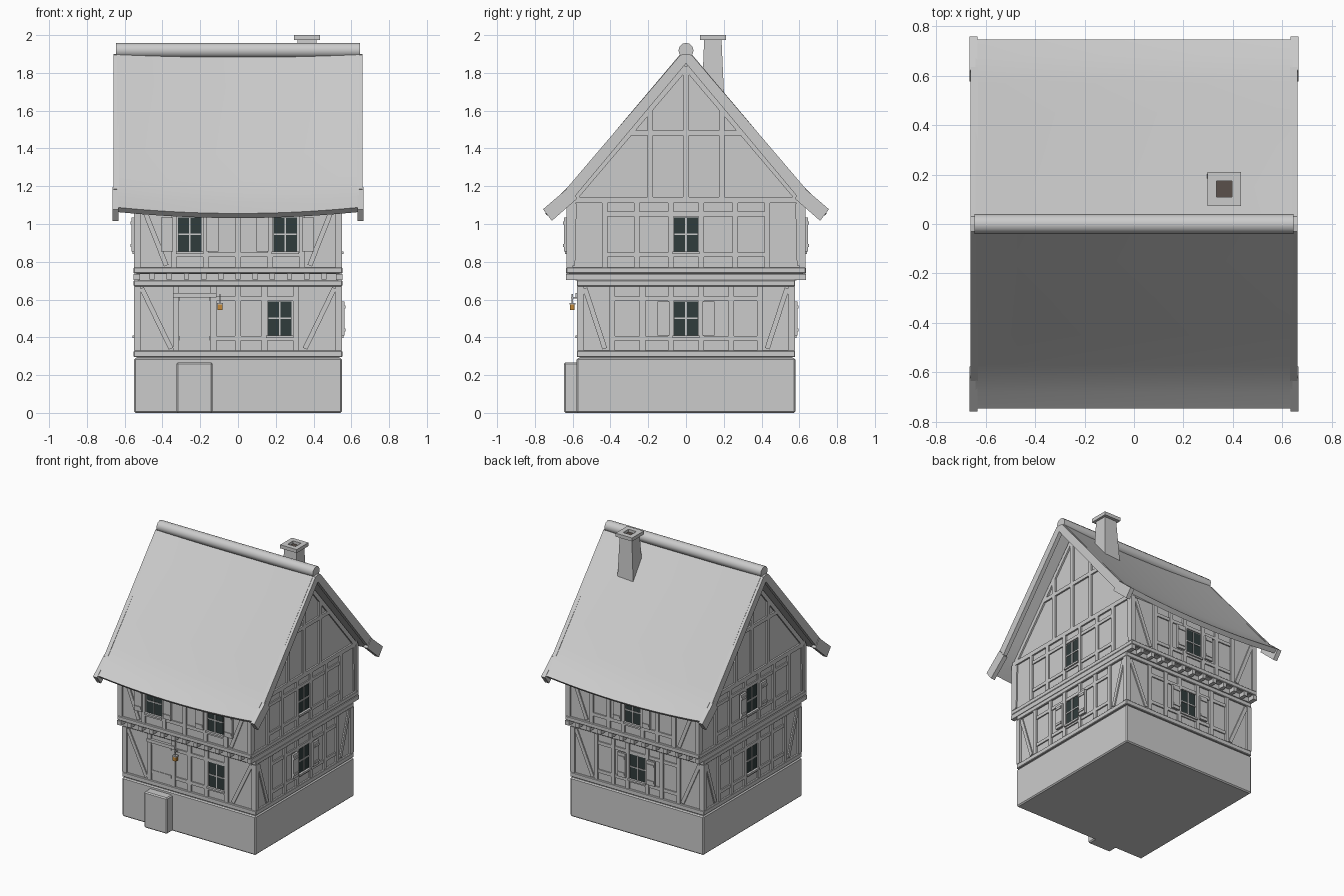
import bpy, bmesh, math
from mathutils import Vector

if "Cube" in bpy.data.objects:
    bpy.data.objects.remove(bpy.data.objects["Cube"])


def material(name, rgb):
    m = bpy.data.materials.new(name)
    m.diffuse_color = (*rgb, 1)
    m.use_nodes = True
    m.node_tree.nodes["Principled BSDF"].inputs["Base Color"].default_value = m.diffuse_color
    return m


GLASS = material("dark_glass", (0.03, 0.045, 0.045))
AMBER = material("lantern_amber", (0.55, 0.25, 0.04))
SOOT = material("soot", (0.1, 0.08, 0.07))


def finish(bm, name, mat=None, bevel=0, smooth=False):
    bmesh.ops.recalc_face_normals(bm, faces=bm.faces)
    me = bpy.data.meshes.new(name)
    bm.to_mesh(me)
    bm.free()
    ob = bpy.data.objects.new(name, me)
    bpy.context.collection.objects.link(ob)
    if mat:
        me.materials.append(mat)
    if bevel:
        b = ob.modifiers.new("bevel", 'BEVEL')
        b.width, b.segments = bevel, 1
    if smooth:
        for o in bpy.context.selected_objects:
            o.select_set(False)
        ob.select_set(True)
        bpy.context.view_layer.objects.active = ob
        bpy.ops.object.shade_smooth_by_angle(angle=math.radians(35))
    return ob


def loft(bm, a, b):
    """Closed solid between two matching outlines."""
    va, vb = [bm.verts.new(p) for p in a], [bm.verts.new(p) for p in b]
    n = len(va)
    bm.faces.new(va)
    bm.faces.new(vb[::-1])
    for i in range(n):
        bm.faces.new((va[i], vb[i], vb[(i + 1) % n], va[(i + 1) % n]))


def box(bm, x0, x1, y0, y1, z0, z1):
    loft(bm, *[[(x0, y0, z), (x1, y0, z), (x1, y1, z), (x0, y1, z)] for z in (z0, z1)])


def box_object(name, *d, mat=None, bevel=0):
    bm = bmesh.new()
    box(bm, *d)
    return finish(bm, name, mat, bevel)


class Wall:
    """Draws on a wall: u runs along it, z up, d is distance from the house centre."""
    def __init__(self, side, dist):
        self.side, self.dist = side, dist

    def at(self, u, z, d):
        d += self.dist
        return {'front': (u, -d, z), 'back': (u, d, z), 'right': (d, u, z), 'left': (-d, u, z)}[self.side]

    def beam(self, bm, u0, z0, u1, z1, w=0.03, d0=-0.02, d1=0.012):
        p, q = Vector((u0, z0)), Vector((u1, z1))
        t = (q - p).normalized()
        n = Vector((-t.y, t.x)) * w / 2
        o = [p + n, q + n, q - n, p - n]
        loft(bm, [self.at(c.x, c.y, d0) for c in o], [self.at(c.x, c.y, d1) for c in o])

    def rect(self, bm, u0, u1, z0, z1, d0=-0.02, d1=0.012):
        self.beam(bm, u0, (z0 + z1) / 2, u1, (z0 + z1) / 2, z1 - z0, d0, d1)

    def window(self, name, u, z0, z1, shutters=(), w=0.125):
        a, b, zm = u - w / 2, u + w / 2, (z0 + z1) / 2
        bm = bmesh.new()
        self.rect(bm, a, b, z0, z1, -0.02, 0.003)
        finish(bm, name + "_glass", GLASS)
        bm = bmesh.new()
        self.rect(bm, u - 0.004, u + 0.004, z0, z1, 0, 0.008)
        self.rect(bm, a, b, zm - 0.004, zm + 0.004, 0, 0.008)
        self.rect(bm, a - 0.01, b + 0.01, z0 - 0.014, z0, 0, 0.02)
        finish(bm, name + "_bars_and_sill")
        for s in shutters:
            bm = bmesh.new()
            m = u + s * 0.12
            self.rect(bm, m - 0.032, m + 0.032, z0, z1, 0.01, 0.025)
            for z in (z0 + 0.03, z1 - 0.03):
                self.rect(bm, m - 0.028, m + 0.028, z - 0.008, z + 0.008, 0.02, 0.031)
            finish(bm, name + "_shutter")

    def frame(self, name, half, z0, z1, posts, brace, rails, skip=()):
        """Corner posts, inner posts, diagonal braces, and rails between inner posts."""
        bm = bmesh.new()
        for s in (-1, 1):
            self.beam(bm, s * (half - 0.017), z0, s * (half - 0.017), z1, 0.036)
            self.beam(bm, s * brace, z0 + 0.01, s * (half - 0.04), z1 - 0.01, 0.026, -0.02, 0.009)
        for p in posts:
            self.beam(bm, p, z0, p, z1)
        for a, b in zip(posts, posts[1:]):
            for r in rails:
                if not any(a < k < b for k in skip):
                    self.beam(bm, a, r, b, r, 0.024, -0.02, 0.009)
        for k in skip:
            for r in rails[:1] + rails[-1:]:
                self.beam(bm, k - 0.08, r, k + 0.08, r, 0.024, -0.02, 0.009)
        finish(bm, name)


# Stone base and entrance step
box_object("stone_base", -0.55, 0.55, -0.58, 0.58, 0, 0.29, bevel=0.008)
box_object("entrance_step", -0.325, -0.135, -0.645, -0.56, 0, 0.268, bevel=0.008)

# Plaster walls and attic
box_object("ground_floor_walls", -0.538, 0.538, -0.565, 0.565, 0.28, 0.71)
box_object("upper_floor_walls", -0.538, 0.538, -0.62, 0.62, 0.735, 1.12)
bm = bmesh.new()
loft(bm, *[[(x, -0.62, 1.12), (x, 0.62, 1.12), (x, 0, 1.85)] for x in (-0.538, 0.538)])
finish(bm, "attic_gables")

# Horizontal sill and plate beams round the house
for name, y, z0, z1 in (("ground_sill_beam", 0.578, 0.295, 0.33), ("ground_top_beam", 0.578, 0.67, 0.703),
                        ("upper_sill_beam", 0.635, 0.738, 0.77)):
    box_object(name, -0.552, 0.552, -y, y, z0, z1, bevel=0.004)
bm = bmesh.new()
for s in (-1, 1):
    box(bm, s * 0.52, s * 0.552, -0.635, 0.635, 0.703, 0.735)
for i in range(11):
    x = -0.455 + i * 0.091
    box(bm, x - 0.014, x + 0.014, -0.632, 0.632, 0.705, 0.737)
box(bm, -0.53, 0.53, -0.585, 0.585, 0.70, 0.738)
finish(bm, "jetty_joists")

# Timber framing
g_rails, u_rails = [0.395, 0.605], [0.838, 1.053]
gf, gb = Wall('front', 0.565), Wall('back', 0.565)
uf, ub = Wall('front', 0.62), Wall('back', 0.62)
gf.frame("front_ground_timber", 0.55, 0.33, 0.67, [-0.33, -0.13, 0.0, 0.14, 0.305], 0.355, g_rails, (-0.23, 0.222))
uf.frame("front_upper_timber", 0.55, 0.77, 1.12, [-0.34, -0.17, 0.0, 0.17, 0.34], 0.38, u_rails, (-0.255, 0.25))
back_posts = [-0.34, -0.2, -0.08, 0.08, 0.2, 0.34]
gb.frame("back_ground_timber", 0.55, 0.33, 0.67, back_posts, 0.37, g_rails, (0,))
ub.frame("back_upper_timber", 0.55, 0.77, 1.12, back_posts, 0.38, u_rails, (0,))
for side in ('right', 'left'):
    w = Wall(side, 0.538)
    w.frame(side + "_ground_timber", 0.575, 0.33, 0.67, [-0.39, -0.23, -0.08, 0.08, 0.24, 0.39], 0.43, g_rails, (0,))
    w.frame(side + "_upper_timber", 0.632, 0.77, 1.12, [-0.43, -0.26, -0.08, 0.08, 0.26, 0.43], 0.60, u_rails, (0,))
    # Gable truss
    bm = bmesh.new()
    w.rect(bm, -0.62, 0.62, 1.11, 1.142)
    w.rect(bm, -0.31, 0.31, 1.468, 1.496)
    w.beam(bm, 0, 1.14, 0, 1.82, 0.034)
    for s in (-1, 1):
        w.beam(bm, s * 0.19, 1.14, s * 0.19, 1.61)
        w.beam(bm, s * 0.605, 1.12, 0, 1.832, 0.03)
    finish(bm, side + "_gable_truss")
    on_right = side == 'right'
    w.window(side + "_ground_window", 0, 0.41, 0.59, (-1, 1) if on_right else ())
    w.window(side + "_upper_window", 0, 0.855, 1.035, () if on_right else (-1, 1))

# Front and back windows
gf.window("front_ground_window", 0.222, 0.41, 0.59)
uf.window("front_upper_left_window", -0.255, 0.855, 1.035, (-1, 1))
uf.window("front_upper_right_window", 0.25, 0.855, 1.035, (-1, 1))
gb.window("back_ground_window", 0, 0.41, 0.59, (-1, 1))
ub.window("back_upper_window", 0, 0.855, 1.035, (-1, 1))

# Door with lintel
bm = bmesh.new()
gf.rect(bm, -0.31, -0.15, 0.33, 0.6, -0.01, 0.005)
gf.rect(bm, -0.345, -0.115, 0.612, 0.636, -0.02, 0.02)
finish(bm, "front_door")

# Lantern on its bracket
bm = bmesh.new()
box(bm, -0.099, -0.091, -0.61, -0.57, 0.606, 0.614)
box(bm, -0.098, -0.092, -0.605, -0.599, 0.575, 0.63)
box(bm, -0.111, -0.079, -0.618, -0.586, 0.575, 0.583)
finish(bm, "lantern_bracket")
box_object("lantern", -0.108, -0.082, -0.615, -0.589, 0.545, 0.576, mat=AMBER)

# Sagging roof slopes
PROFILE = [(0.0, 1.935), (0.15, 1.757), (0.3, 1.58), (0.45, 1.4), (0.57, 1.257), (0.62, 1.2), (0.68, 1.143), (0.745, 1.088)]
N = 20
for s, name in ((-1, "front_roof_slope"), (1, "back_roof_slope")):
    bm = bmesh.new()
    layers = []
    for off in (0, 0.035):
        rows = []
        for i in range(N + 1):
            x = -0.64 + 1.28 * i / N
            sag = 0.032 * (1 - (x / 0.64) ** 2)
            rows.append([bm.verts.new((x, s * max(0, y - off * 0.75), z - sag - off * (1.5 if y == 0 else 0.7)))
                         for y, z in PROFILE])
        layers.append(rows)
    M = len(PROFILE) - 1
    for rows in layers:
        for i in range(N):
            for j in range(M):
                bm.faces.new((rows[i][j], rows[i + 1][j], rows[i + 1][j + 1], rows[i][j + 1]))
    top, low = layers
    for j in range(M):
        for i in (0, N):
            bm.faces.new((top[i][j], top[i][j + 1], low[i][j + 1], low[i][j]))
    for i in range(N):
        for j in (0, M):
            bm.faces.new((top[i][j], top[i + 1][j], low[i + 1][j], low[i][j]))
    finish(bm, name, smooth=True)

# Barge boards along the gable edges, with kicked-out ends
for sx in (-1, 1):
    bm = bmesh.new()
    for sy in (-1, 1):
        for o, x0, x1 in (([(0.03, 1.895), (0.635, 1.185), (0.585, 1.15), (0.0, 1.85), (0.0, 1.9)], 0.63, 0.66),
                          ([(0.62, 1.195), (0.757, 1.078), (0.71, 1.017), (0.575, 1.135)], 0.633, 0.665)):
            loft(bm, *[[(sx * x, sy * y, z) for y, z in o] for x in (x0, x1)])
    finish(bm, "barge_boards")

# Ridge log
bm = bmesh.new()
loft(bm, *[[(x, 0.04 * math.cos(a), 1.919 + 0.04 * math.sin(a))
            for a in [math.tau * k / 12 for k in range(12)]] for x in (-0.645, 0.645)])
finish(bm, "ridge_log", smooth=True)


def ring(cx, cy, rx, ry, z):
    return [(cx - rx, cy - ry, z), (cx + rx, cy - ry, z), (cx + rx, cy + ry, z), (cx - rx, cy + ry, z)]


# Tapered chimney with open cap
bm = bmesh.new()
loft(bm, ring(0.358, 0.143, 0.068, 0.062, 1.6), ring(0.365, 0.142, 0.05, 0.046, 1.975))
finish(bm, "chimney_shaft")
bm = bmesh.new()
for x0, x1, y0, y1 in ((0.297, 0.333, 0.073, 0.211), (0.397, 0.433, 0.073, 0.211),
                       (0.333, 0.397, 0.073, 0.11), (0.333, 0.397, 0.174, 0.211)):
    box(bm, x0, x1, y0, y1, 1.974, 2.0)
finish(bm, "chimney_cap")
box_object("chimney_flue", 0.333, 0.397, 0.11, 0.174, 1.97, 1.98, mat=SOOT)
